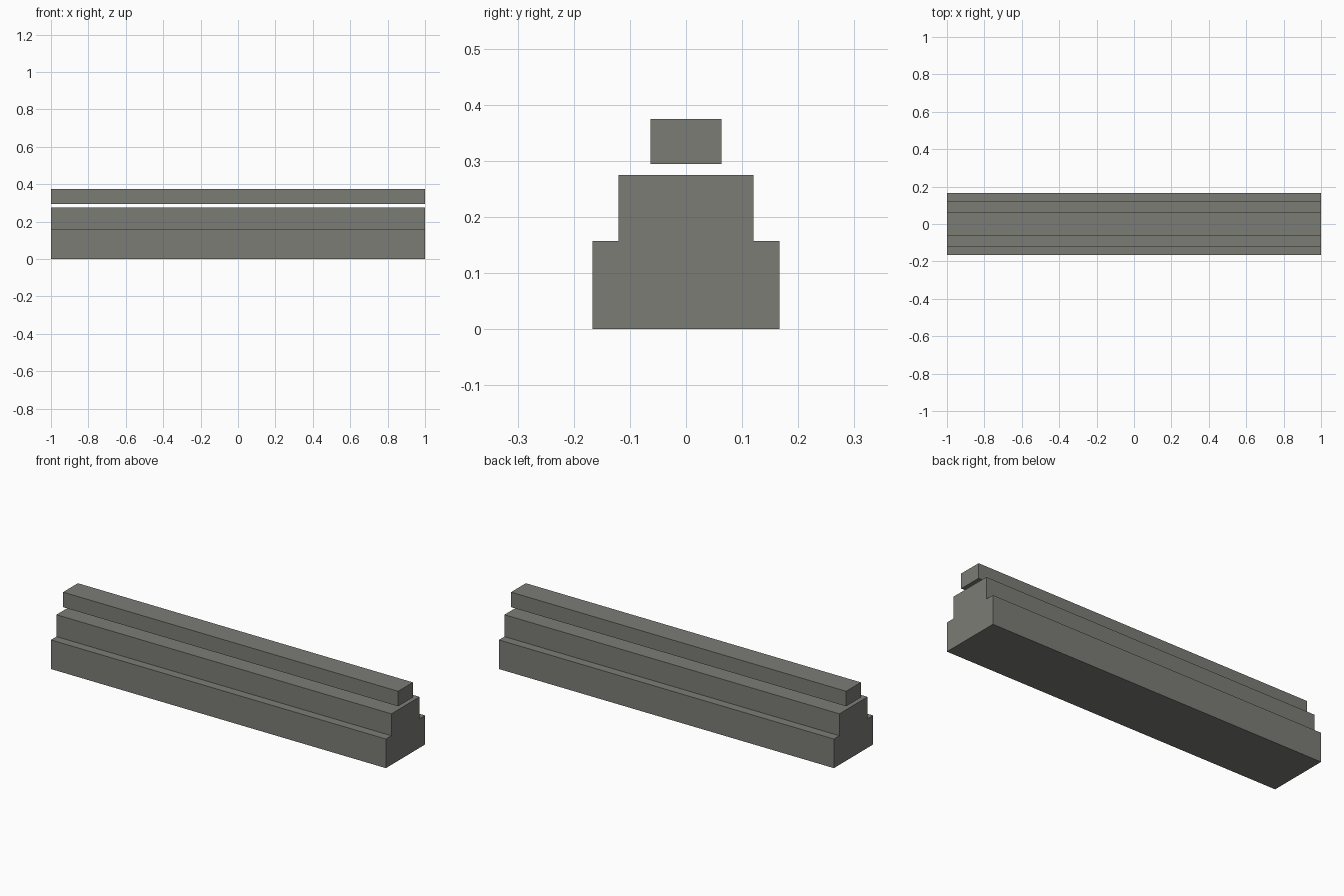
import bpy
import bmesh

cube = bpy.data.objects.get("Cube")
if cube:
    bpy.data.objects.remove(cube, do_unlink=True)

LENGTH = 2.0

# Single stone grey colour
grey = bpy.data.materials.new("stone_grey")
grey.use_nodes = True
colour = (0.2, 0.2, 0.18, 1.0)
grey.diffuse_color = colour
bsdf = next(n for n in grey.node_tree.nodes if n.type == "BSDF_PRINCIPLED")
bsdf.inputs["Base Color"].default_value = colour


def extrude_profile(name, half_profile):
    """Mirror a (y, z) half profile across y = 0 and extrude it along x."""
    profile = half_profile + [(-y, z) for y, z in reversed(half_profile)]
    bm = bmesh.new()
    end = bm.faces.new([bm.verts.new((-LENGTH / 2, y, z)) for y, z in profile])
    result = bmesh.ops.extrude_face_region(bm, geom=[end], use_keep_orig=True)
    verts = [v for v in result["geom"] if isinstance(v, bmesh.types.BMVert)]
    bmesh.ops.translate(bm, verts=verts, vec=(LENGTH, 0, 0))
    bmesh.ops.recalc_face_normals(bm, faces=bm.faces)
    mesh = bpy.data.meshes.new(name)
    bm.to_mesh(mesh)
    bm.free()
    mesh.materials.append(grey)
    obj = bpy.data.objects.new(name, mesh)
    bpy.context.collection.objects.link(obj)
    return obj


# Stepped lower body
extrude_profile("stepped_base", [(0.167, 0), (0.167, 0.157), (0.12, 0.157), (0.12, 0.275)])

# Separate bar floating above the body
extrude_profile("top_bar", [(0.063, 0.294), (0.063, 0.375)])
